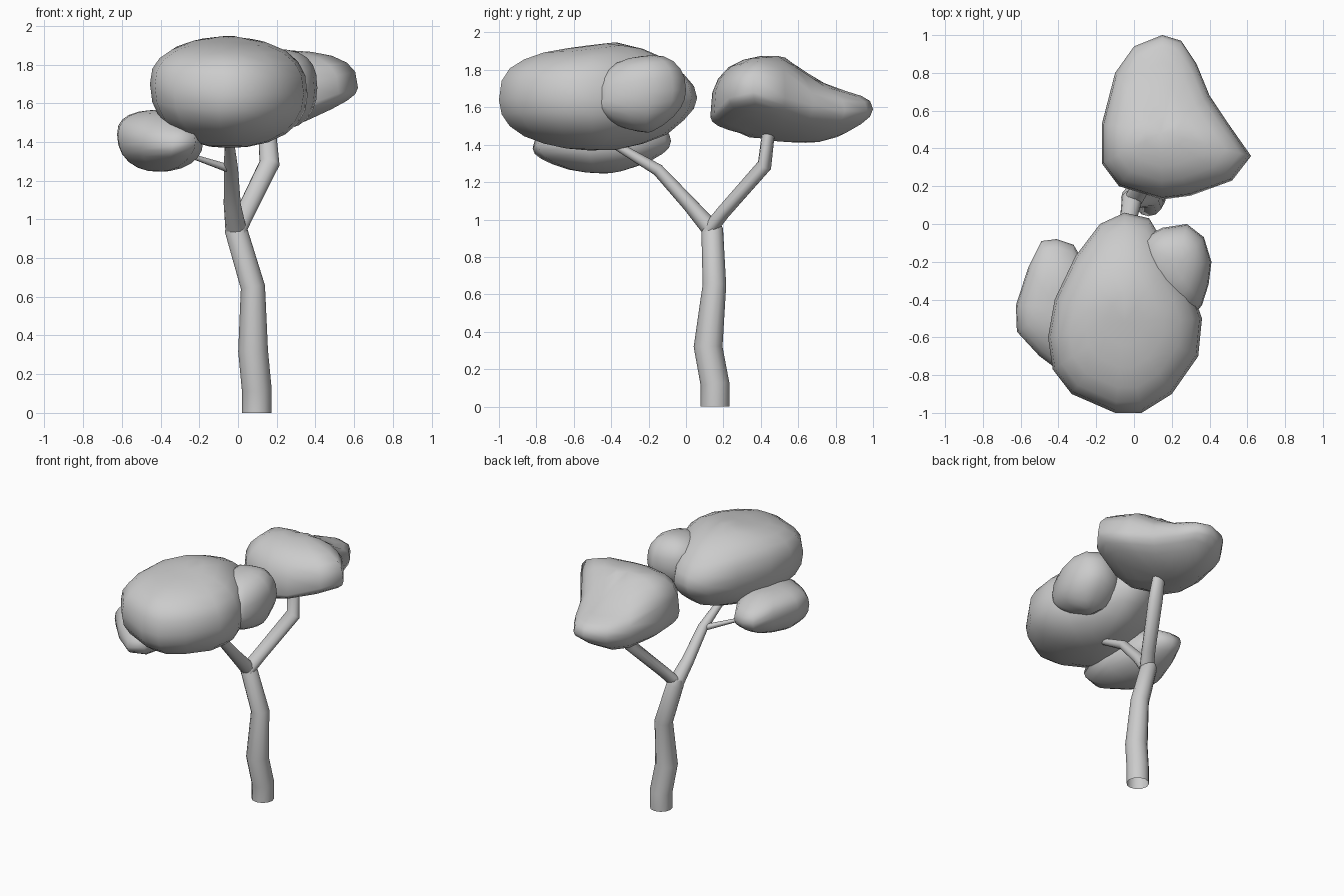
import bpy, bmesh
from math import cos, sin, tau
from mathutils import Vector

if "Cube" in bpy.data.objects:
    bpy.data.objects.remove(bpy.data.objects["Cube"])


def finish(bm, name, angle):
    bmesh.ops.recalc_face_normals(bm, faces=bm.faces)
    me = bpy.data.meshes.new(name)
    bm.to_mesh(me)
    bm.free()
    ob = bpy.data.objects.new(name, me)
    bpy.context.collection.objects.link(ob)
    bpy.ops.object.select_all(action='DESELECT')
    ob.select_set(True)
    bpy.context.view_layer.objects.active = ob
    bpy.ops.object.shade_smooth_by_angle(angle=angle)
    return ob


def bridge(bm, rings):
    for a, b in zip(rings, rings[1:]):
        n = len(a)
        for i in range(n):
            bm.faces.new((a[i], a[(i + 1) % n], b[(i + 1) % n], b[i]))


def tube(name, path, sides=12, flat=1.0):
    """Tapered open limb through (x, y, z, radius) stations; flat squeezes its depth."""
    bm = bmesh.new()
    pts = [Vector(p[:3]) for p in path]
    rings = []
    for i, p in enumerate(pts):
        t = (pts[min(i + 1, len(pts) - 1)] - pts[max(i - 1, 0)]).normalized()
        u = Vector((1, 0, 0))
        u = (u - t * u.dot(t)).normalized()
        v = t.cross(u) * flat
        rings.append([bm.verts.new(p + path[i][3] * (u * cos(tau * k / sides) + v * sin(tau * k / sides)))
                      for k in range(sides)])
    bridge(bm, rings)
    return finish(bm, name, 0.9)


def lerp_profile(prof, y):
    if y <= prof[0][0]:
        return prof[0][1]
    for (y0, z0), (y1, z1) in zip(prof, prof[1:]):
        if y <= y1:
            return z0 + (z1 - z0) * (y - y0) / (y1 - y0)
    return prof[-1][1]


def foliage(name, centre, rim, top, bottom, p_top=2.5, p_bot=2.2, tilt=0.0):
    """Rounded clump: widest rim (x, y, z) domed to side profiles (y, z).
    tilt lifts the underside towards +x."""
    bm = bmesh.new()
    cx, cy = centre

    def ring(k, prof, p):
        s = (1 - k ** p) ** (1 / p)
        lift = tilt if prof is bottom else 0
        out = []
        for x, y, z in rim:
            px, py = cx + (x - cx) * k, cy + (y - cy) * k
            zp = lerp_profile(prof, py) + lift * max(0, px - cx + .1)
            out.append(bm.verts.new((px, py, z * (1 - s) + zp * s)))
        return out

    ks = (0.25, 0.5, 0.72, 0.88, 0.97)
    rings = [ring(k, bottom, p_bot) for k in ks]
    rings.append([bm.verts.new(r) for r in rim])
    rings += [ring(k, top, p_top) for k in reversed(ks)]
    bridge(bm, rings)
    for r, prof, lift in ((rings[0], bottom, tilt * .1), (rings[-1], top, 0)):
        c = bm.verts.new((cx, cy, lerp_profile(prof, cy) + lift))
        for i in range(len(r)):
            bm.faces.new((r[i], r[(i + 1) % len(r)], c))
    return finish(bm, name, 1.2)


# Trunk and limbs
tube("trunk", [(.097, .155, 0, .077), (.097, .155, .12, .077), (.078, .118, .32, .077),
               (.077, .152, .65, .063), (-.012, .14, .95, .058), (-.02, .135, .99, .04)])
tube("front_branch", [(-.008, .15, .93, .056), (-.03, .02, 1.08, .044), (-.036, -.15, 1.265, .036),
                      (-.045, -.38, 1.40, .025), (-.05, -.46, 1.46, .02)], flat=.9)
tube("back_branch", [(-.01, .12, .94, .052), (.04, .2, 1.04, .05), (.163, .42, 1.29, .053),
                     (.15, .44, 1.46, .046), (.15, .45, 1.52, .04)], flat=.75)
tube("twig", [(-.04, -.15, 1.26, .022), (-.25, -.28, 1.33, .012), (-.34, -.34, 1.36, .01)], 8)

# Large front clump
foliage("main_foliage", (-.05, -.52),
        [(-.05, .06, 1.65), (.08, .03, 1.65), (.2, -.17, 1.65), (.31, -.36, 1.64), (.36, -.5, 1.64),
         (.34, -.7, 1.65), (.2, -.9, 1.65), (.04, -1, 1.64), (-.1, -1, 1.64), (-.33, -.9, 1.66),
         (-.43, -.77, 1.69), (-.455, -.6, 1.7), (-.42, -.4, 1.7), (-.31, -.17, 1.69), (-.18, 0, 1.66)],
        [(-1, 1.93), (-.85, 1.91), (-.6, 1.92), (-.35, 1.955), (-.1, 1.91), (.06, 1.82)],
        [(-1, 1.37), (-.8, 1.38), (-.4, 1.365), (-.1, 1.385), (.06, 1.46)])

# Right clump
foliage("right_foliage", (.22, -.24),
        [(.28, 0, 1.69), (.37, -.07, 1.69), (.41, -.2, 1.68), (.395, -.32, 1.66), (.36, -.43, 1.64),
         (.3, -.5, 1.62), (.08, -.4, 1.65), (.03, -.24, 1.68), (.05, -.07, 1.7), (.15, -.02, 1.7)],
        [(-.48, 1.83), (-.35, 1.86), (-.1, 1.89), (0, 1.88)],
        [(-.48, 1.51), (-.2, 1.46), (0, 1.52)])

# Low left clump
foliage("left_foliage", (-.41, -.44),
        [(-.32, -.11, 1.42), (-.41, -.08, 1.42), (-.49, -.09, 1.43), (-.56, -.23, 1.44), (-.625, -.43, 1.44),
         (-.62, -.57, 1.43), (-.5, -.7, 1.4), (-.34, -.82, 1.38), (-.22, -.79, 1.4), (-.18, -.52, 1.4),
         (-.22, -.28, 1.4)],
        [(-.82, 1.5), (-.6, 1.56), (-.25, 1.57), (-.08, 1.53)],
        [(-.82, 1.28), (-.6, 1.25), (-.4, 1.245), (-.08, 1.3)])

# Back clump with a dip behind its crown
foliage("back_foliage", (.14, .48),
        [(.15, 1.0, 1.59), (.25, .97, 1.58), (.33, .85, 1.58), (.4, .68, 1.61), (.5, .53, 1.65),
         (.62, .36, 1.68), (.52, .23, 1.65), (.3, .15, 1.57), (.15, .13, 1.55), (-.08, .2, 1.58),
         (-.17, .32, 1.6), (-.17, .53, 1.6), (-.1, .8, 1.59), (0, .94, 1.59)],
        [(.13, 1.85), (.25, 1.865), (.38, 1.875), (.52, 1.875), (.66, 1.77), (.8, 1.71), (1, 1.69)],
        [(.13, 1.43), (.4, 1.42), (.67, 1.385), (.85, 1.39), (1, 1.43)], p_top=2.9, tilt=.25)
